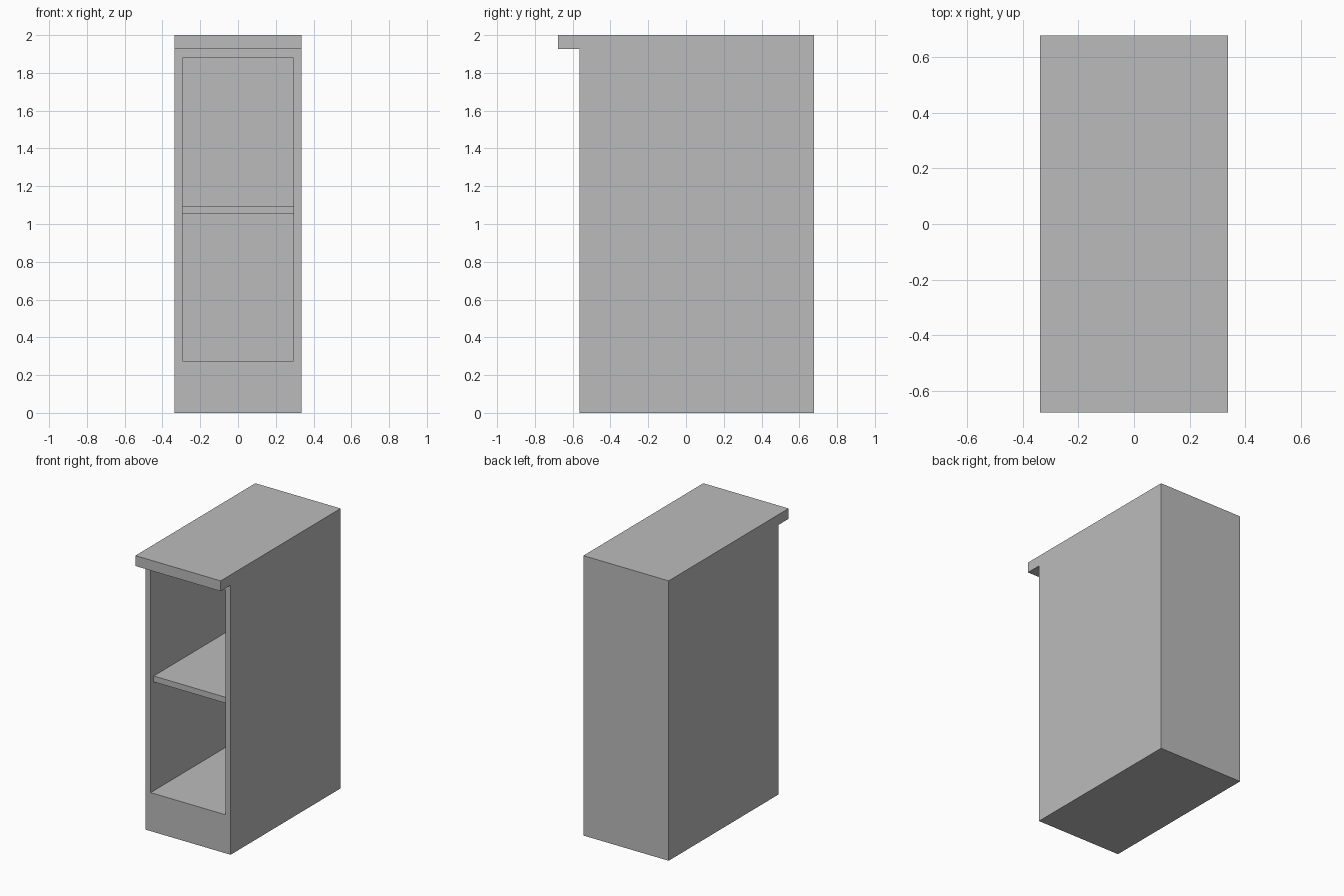
import bpy
import bmesh
from mathutils import Matrix, Vector

default_cube = bpy.data.objects.get("Cube")
if default_cube:
    bpy.data.objects.remove(default_cube, do_unlink=True)

HALF_WIDTH = 0.337
HALF_OPENING = 0.295
BODY_FRONT, LIP_FRONT, BACK = -0.565, -0.677, 0.677
BOARD = 0.042

# Single painted finish
grey = bpy.data.materials.new("plain grey")
grey.use_nodes = True
colour = (0.5, 0.5, 0.5, 1)
grey.diffuse_color = colour
grey.node_tree.nodes["Principled BSDF"].inputs["Base Color"].default_value = colour


def finish(name, bm):
    bmesh.ops.recalc_face_normals(bm, faces=bm.faces)
    mesh = bpy.data.meshes.new(name)
    bm.to_mesh(mesh)
    bm.free()
    mesh.materials.append(grey)
    obj = bpy.data.objects.new(name, mesh)
    bpy.context.collection.objects.link(obj)
    return obj


def box(name, low, high):
    low, high = Vector(low), Vector(high)
    bm = bmesh.new()
    place = Matrix.Translation((low + high) / 2) @ Matrix.Diagonal((*(high - low), 1))
    bmesh.ops.create_cube(bm, size=1, matrix=place)
    return finish(name, bm)


def extruded_profile(name, profile, half_width):
    bm = bmesh.new()
    side = bm.faces.new([bm.verts.new((-half_width, y, z)) for y, z in profile])
    extruded = bmesh.ops.extrude_face_region(bm, geom=[side], use_keep_orig=True)
    moved = [v for v in extruded["geom"] if isinstance(v, bmesh.types.BMVert)]
    bmesh.ops.translate(bm, verts=moved, vec=(2 * half_width, 0, 0))
    return finish(name, bm)


# Cabinet body with the overhanging top in one side profile
cabinet = extruded_profile("cabinet_body", [
    (BODY_FRONT, 0), (BACK, 0), (BACK, 2),
    (LIP_FRONT, 2), (LIP_FRONT, 1.926), (BODY_FRONT, 1.926),
], HALF_WIDTH)

# Front opening, hollowed out to the back panel
cutter = box("opening_cutter",
             (-HALF_OPENING, BODY_FRONT - 0.2, 0.275),
             (HALF_OPENING, BACK - BOARD, 1.88))
cutter.hide_render = True
hollow = cabinet.modifiers.new("opening", "BOOLEAN")
hollow.operation = "DIFFERENCE"
hollow.solver = "EXACT"
hollow.object = cutter
bpy.context.view_layer.objects.active = cabinet
bpy.ops.object.modifier_apply(modifier=hollow.name)
bpy.data.objects.remove(cutter, do_unlink=True)

# Middle shelf, set slightly back from the front edge
box("middle_shelf",
    (-HALF_OPENING, BODY_FRONT + 0.035, 1.053),
    (HALF_OPENING, BACK - BOARD, 1.053 + BOARD))
